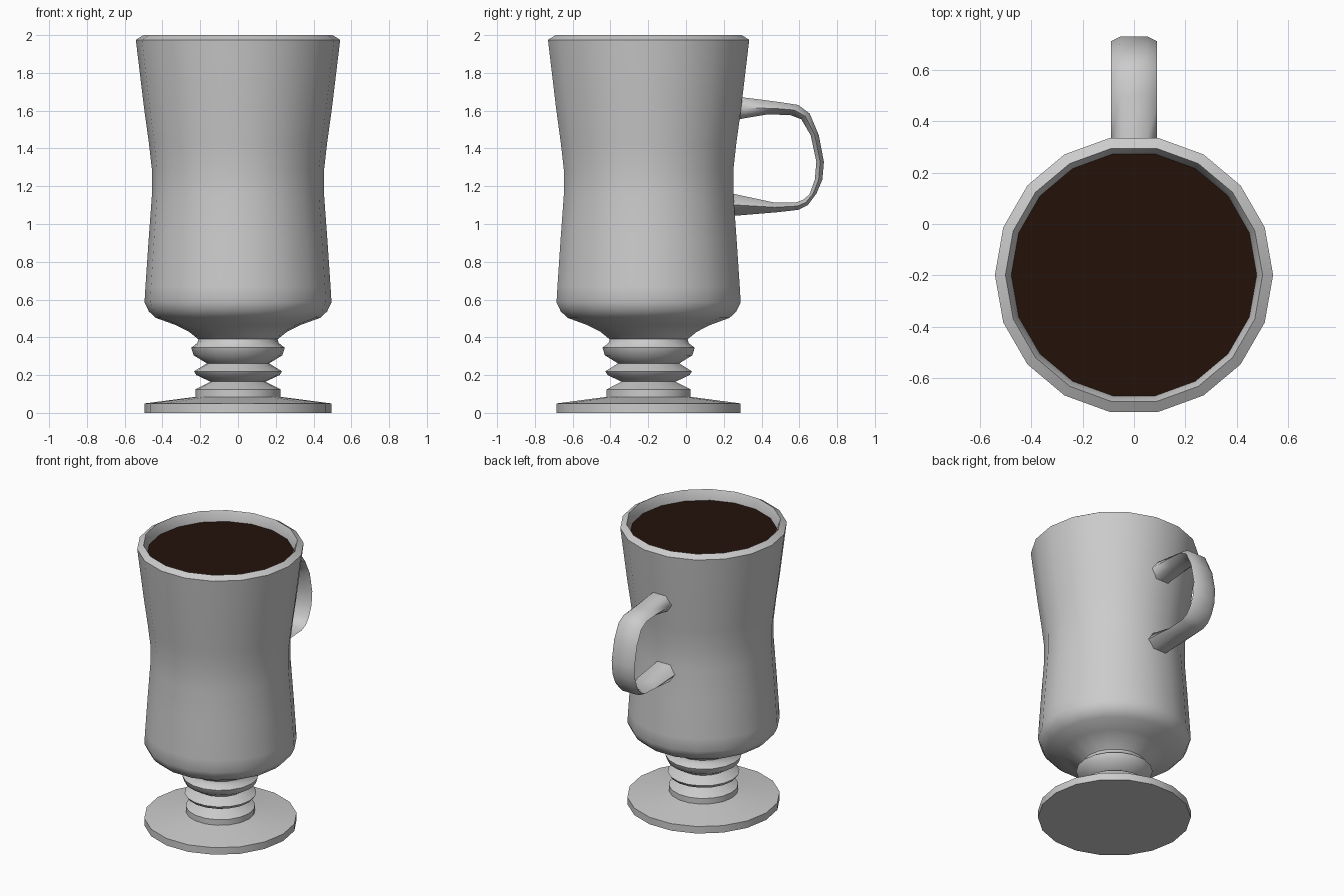
import bpy, bmesh, math
from mathutils import Vector

if "Cube" in bpy.data.objects:
    bpy.data.objects.remove(bpy.data.objects["Cube"])

SIDES = 18
CY = -0.198  # cup axis in y


def finish(name, bm, angle=60):
    bmesh.ops.recalc_face_normals(bm, faces=bm.faces[:])
    me = bpy.data.meshes.new(name)
    bm.to_mesh(me)
    bm.free()
    ob = bpy.data.objects.new(name, me)
    bpy.context.collection.objects.link(ob)
    bpy.ops.object.select_all(action='DESELECT')
    ob.select_set(True)
    bpy.context.view_layer.objects.active = ob
    bpy.ops.object.shade_smooth_by_angle(angle=math.radians(angle))
    return ob


def ring(bm, r, z):
    return [bm.verts.new((r * math.cos(2 * math.pi * i / SIDES),
                          CY + r * math.sin(2 * math.pi * i / SIDES), z))
            for i in range(SIDES)]


def skin(bm, rings, cap=True):
    for a, b in zip(rings, rings[1:]):
        n = len(a)
        for i in range(n):
            bm.faces.new((a[i], a[(i + 1) % n], b[(i + 1) % n], b[i]))
    if cap:
        bm.faces.new(rings[0])
        bm.faces.new(rings[-1])


# Glass: foot, ringed stem, waisted bowl, rolled rim and inner wall
profile = [
    (0.495, 0.0), (0.495, 0.05), (0.225, 0.085), (0.225, 0.125),
    (0.145, 0.165), (0.22, 0.20), (0.233, 0.22), (0.165, 0.262),
    (0.235, 0.305), (0.248, 0.345), (0.215, 0.37), (0.21, 0.39),
    (0.26, 0.43), (0.33, 0.465), (0.435, 0.503), (0.472, 0.537),
    (0.495, 0.585), (0.49, 0.67), (0.473, 0.92), (0.456, 1.15),
    (0.456, 1.29), (0.472, 1.43), (0.497, 1.61), (0.541, 1.975),
    (0.50, 2.0), (0.488, 1.975), (0.475, 1.92), (0.44, 1.6),
    (0.405, 1.29), (0.405, 1.15), (0.44, 0.62), (0.40, 0.55), (0.2, 0.47)]
bm = bmesh.new()
skin(bm, [ring(bm, r, z) for r, z in profile])
finish("mug_body", bm)

# Drink surface
bm = bmesh.new()
bm.faces.new(ring(bm, 0.478, 1.93))
drink = finish("drink_surface", bm)
mat = bpy.data.materials.new("dark_brown")
mat.diffuse_color = (0.017, 0.006, 0.003, 1)
mat.use_nodes = True
mat.node_tree.nodes["Principled BSDF"].inputs["Base Color"].default_value = mat.diffuse_color
drink.data.materials.append(mat)

# Handle: six-sided section swept between outer and inner outlines (y, z)
outer = [(0.24, 1.675), (0.33, 1.667), (0.50, 1.645), (0.595, 1.63), (0.655, 1.585),
         (0.703, 1.47), (0.73, 1.33), (0.722, 1.235), (0.69, 1.16),
         (0.645, 1.10), (0.595, 1.075), (0.48, 1.062), (0.25, 1.043)]
inner = [(0.24, 1.545), (0.31, 1.56), (0.43, 1.58), (0.55, 1.577), (0.61, 1.555),
         (0.66, 1.47), (0.69, 1.33), (0.682, 1.235), (0.655, 1.16),
         (0.625, 1.13), (0.585, 1.115), (0.46, 1.115), (0.25, 1.16)]
bm = bmesh.new()
rings = []
for o, i in zip(outer, inner):
    po, pi = Vector((0, *o)), Vector((0, *i))
    rings.append([bm.verts.new(po.lerp(pi, t) + Vector((x, 0, 0)))
                  for x, t in ((-0.05, 0), (0.05, 0), (0.09, 0.5),
                               (0.05, 1), (-0.05, 1), (-0.09, 0.5))])
skin(bm, rings)
finish("handle", bm, 70)
